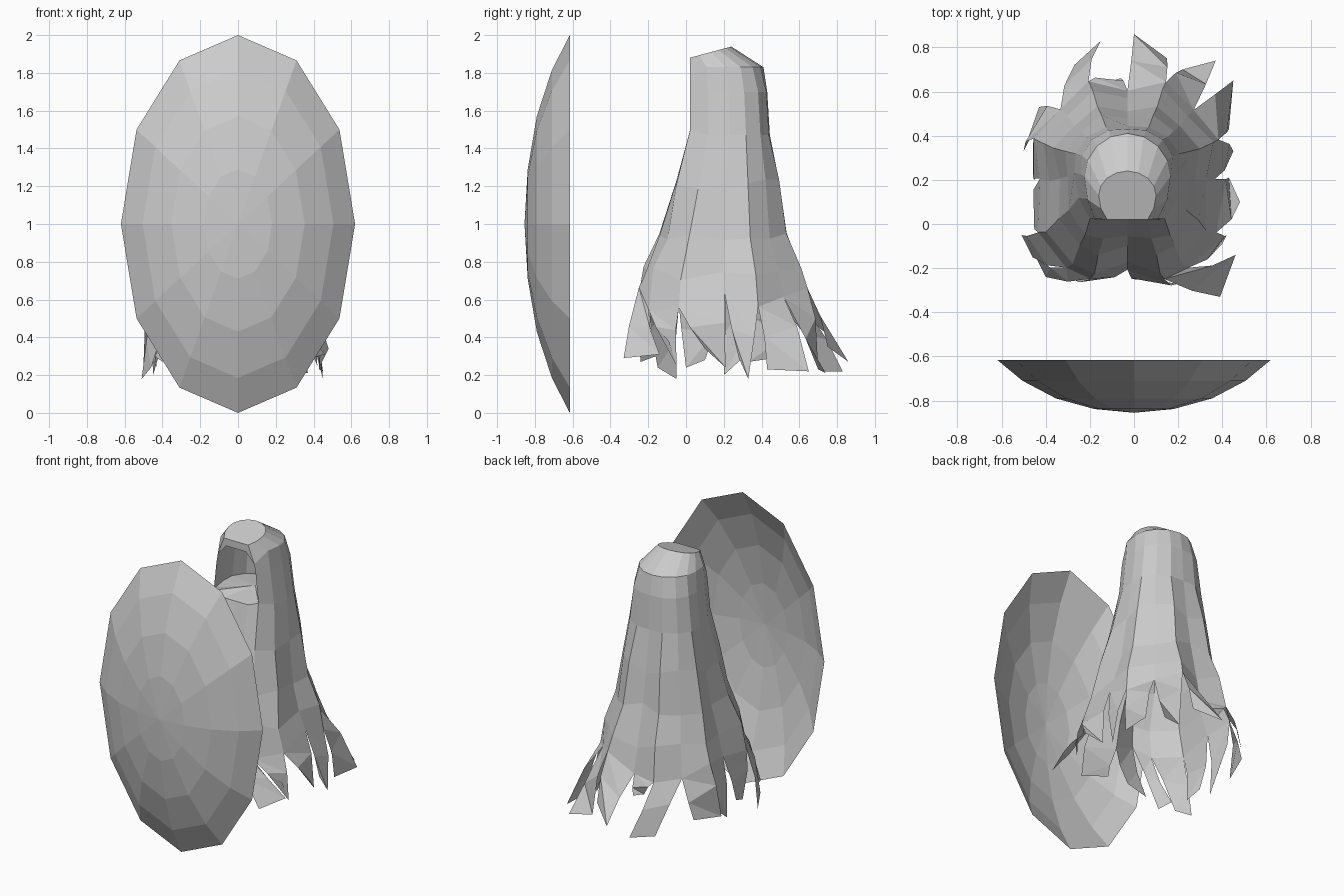
import bpy, bmesh, math, random
from mathutils import Vector

random.seed(4)
cube = bpy.data.objects.get("Cube")
if cube:
    bpy.data.objects.remove(cube)

grey = bpy.data.materials.new("plain_grey")
grey.use_nodes = True
grey.diffuse_color = (0.6, 0.6, 0.6, 1)
bsdf = grey.node_tree.nodes["Principled BSDF"]
bsdf.inputs["Base Color"].default_value = grey.diffuse_color
bsdf.inputs["Roughness"].default_value = 0.8


def finish(name, bm):
    bmesh.ops.recalc_face_normals(bm, faces=bm.faces)
    mesh = bpy.data.meshes.new(name)
    bm.to_mesh(mesh)
    bm.free()
    mesh.materials.append(grey)
    obj = bpy.data.objects.new(name, mesh)
    bpy.context.collection.objects.link(obj)
    return obj


def bridge(bm, upper, lower, skip=()):
    n = len(upper)
    for k in range(n):
        if k not in skip:
            j = (k + 1) % n
            bm.faces.new((upper[k], upper[j], lower[j], lower[k]))


# Shield: a shallow open oval bowl with twelve sides
bm = bmesh.new()
rings = []
for scale, y in [(1, -0.615), (0.815, -0.71), (0.57, -0.79), (0.29, -0.838)]:
    ring = []
    for k in range(12):
        a = math.tau * k / 12
        ring.append(bm.verts.new((0.62 * scale * math.cos(a), y, 1 + scale * math.sin(a))))
    rings.append(ring)
for upper, lower in zip(rings, rings[1:]):
    bridge(bm, upper, lower)
centre = bm.verts.new((0, -0.855, 1))
for k in range(12):
    bm.faces.new((rings[-1][k], rings[-1][(k + 1) % 12], centre))
finish("shield", bm)

# Hooded cloak: rings of (height, y centre, x radius, y radius, fold depth)
SIDES = 16
CX = -0.03
profile = [
    (1.90, 0.13, 0.13, 0.11, 0),
    (1.83, 0.215, 0.195, 0.195, 0),
    (1.70, 0.225, 0.21, 0.205, 0),
    (1.47, 0.232, 0.24, 0.212, 0),
    (1.20, 0.215, 0.28, 0.275, 0.03),
    (0.95, 0.205, 0.325, 0.325, 0.05),
    (0.74, 0.195, 0.37, 0.40, 0.06),
    (0.58, 0.205, 0.41, 0.425, 0.05),
]
bm = bmesh.new()
rings = []
for i, (z, cy, rx, ry, fold) in enumerate(profile):
    ring = []
    for k in range(SIDES):
        a = math.tau * k / SIDES - math.pi / 2
        f = 1 + fold * (1 if k % 2 else -1) + random.uniform(-0.4, 0.4) * fold
        # Squarer back corners; the front is flattened across face and chest
        if i > 1 and math.sin(a) > 0:
            f += 0.08 * abs(math.sin(2 * a))
        dy = max(1.4 * math.sin(a), -1) if math.sin(a) < 0 else math.sin(a)
        y = cy + ry * f * dy
        h = z
        if i == 0:
            h = 1.88 + 0.27 * (y - 0.02)
        elif i == 1 and k in (2, SIDES - 2):
            h -= 0.07
        elif i == 3 and k in (2, SIDES - 2):
            h += 0.03
        elif i == len(profile) - 1:
            h += random.uniform(-0.04, 0.09)
        elif i > 3:
            h += random.uniform(-0.04, 0.04)
        ring.append(bm.verts.new((CX + rx * f * math.cos(a), y, h)))
    rings.append(ring)
bm.faces.new(rings[0])
opening = (0, 1, SIDES - 2, SIDES - 1)
for i in range(len(rings) - 1):
    bridge(bm, rings[i], rings[i + 1], opening if i in (1, 2) else ())

# Torn strips: the two end corners under each hem segment, from the front round
strips = [
    ((0.00, -0.25, 0.36), (0.20, -0.27, 0.30)),
    ((0.39, -0.33, 0.29), (0.46, -0.14, 0.31)),
    ((0.40, -0.09, 0.38), (0.42, -0.05, 0.25)),
    ((0.48, 0.10, 0.34), (0.43, 0.21, 0.24)),
    ((0.42, 0.28, 0.29), (0.45, 0.33, 0.18)),
    ((0.43, 0.43, 0.23), (0.45, 0.65, 0.22)),
    ((0.37, 0.74, 0.21), (0.22, 0.70, 0.23)),
    ((0.15, 0.75, 0.35), (0.00, 0.86, 0.27)),
    ((-0.06, 0.66, 0.42), (-0.13, 0.64, 0.44)),
    ((-0.15, 0.83, 0.22), (-0.27, 0.72, 0.22)),
    ((-0.43, 0.53, 0.30), (-0.50, 0.33, 0.27)),
    ((-0.42, 0.31, 0.30), (-0.45, 0.20, 0.20)),
    ((-0.45, 0.10, 0.28), (-0.43, 0.00, 0.24)),
    ((-0.51, -0.05, 0.18), (-0.46, -0.15, 0.24)),
    ((-0.44, -0.16, 0.30), (-0.40, -0.24, 0.27)),
    ((-0.30, -0.24, 0.32), (-0.15, -0.24, 0.36)),
]
hem = rings[-1]
for k, (left, right) in enumerate(strips):
    a, b = hem[k], hem[(k + 1) % SIDES]
    e, g = bm.verts.new(left), bm.verts.new(right)
    # Halfway down, keep close to the hem width, bulging slightly outward
    angle = math.tau * (k + 0.5) / SIDES - math.pi / 2
    bulge = Vector((math.cos(angle), math.sin(angle), 0)) * 0.02
    c = bm.verts.new(a.co.lerp(e.co, 0.45) + bulge + Vector((0, 0, random.uniform(-0.04, 0))))
    d = bm.verts.new(b.co.lerp(g.co, 0.45) + bulge + Vector((0, 0, random.uniform(0, 0.04))))
    for face in ((a, b, d), (a, d, c), (c, d, g), (c, g, e)):
        bm.faces.new(face)
neck = [v.co.copy() for v in rings[3]]
finish("hooded_cloak", bm)

# Floor closing the neck inside the hood
bm = bmesh.new()
middle = bm.verts.new((CX, 0.23, 1.5))
edge = [bm.verts.new(co) for co in neck]
for k in range(SIDES):
    bm.faces.new((edge[k], edge[(k + 1) % SIDES], middle))
finish("hood_floor", bm)
